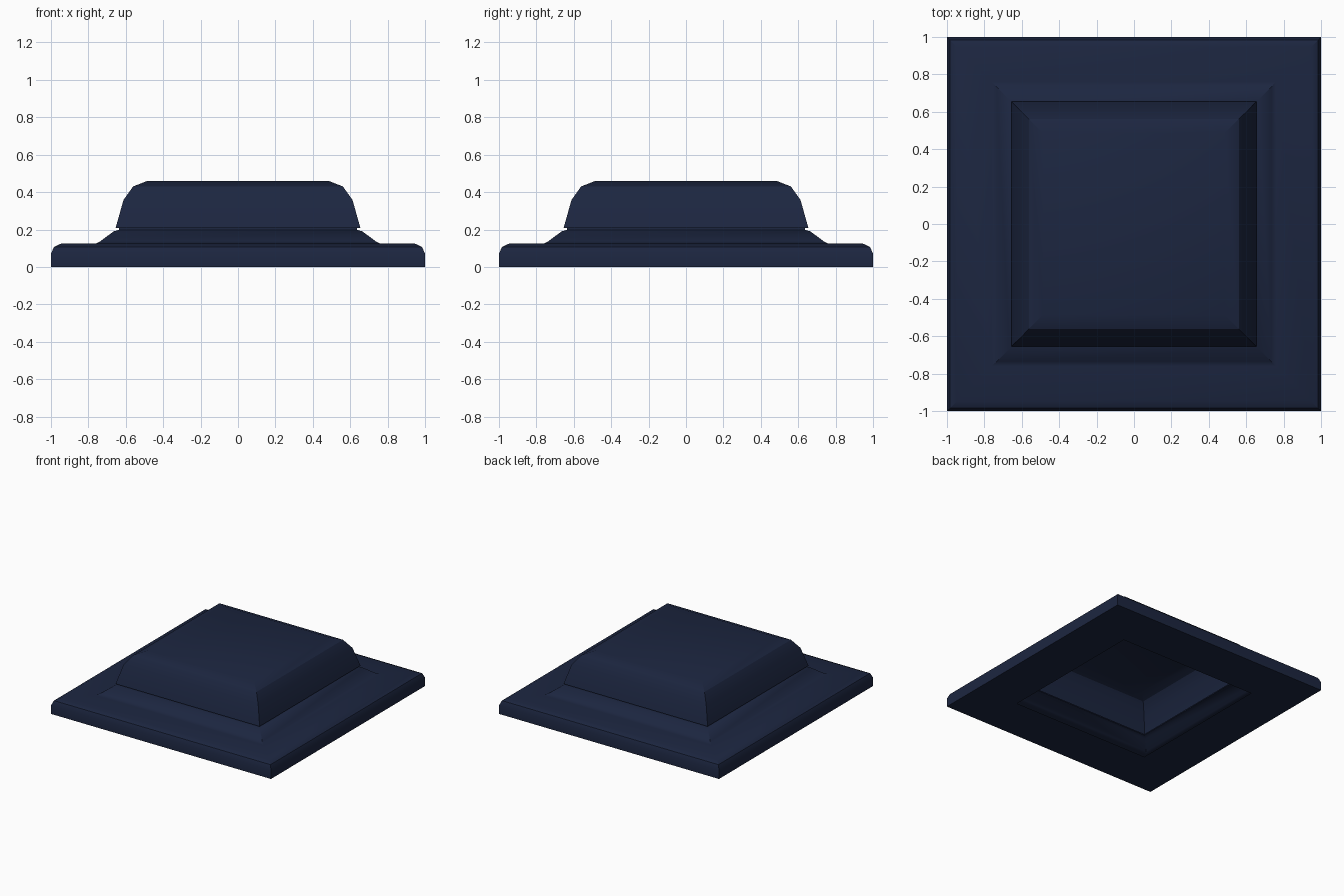
import bpy, bmesh, math

if "Cube" in bpy.data.objects:
    bpy.data.objects.remove(bpy.data.objects["Cube"])

navy = bpy.data.materials.new("dark navy")
navy.diffuse_color = (0.0115, 0.019, 0.051, 1.0)
navy.use_nodes = True
navy.node_tree.nodes["Principled BSDF"].inputs["Base Color"].default_value = navy.diffuse_color


def square_sweep(name, profile, cap_end=False):
    """Stack square rings (half width, height) into a mitred square shell."""
    bm = bmesh.new()
    rings = [[bm.verts.new((sx * r, sy * r, z))
              for sx, sy in ((1, -1), (1, 1), (-1, 1), (-1, -1))]
             for r, z in profile]
    for a, b in zip(rings, rings[1:]):
        for i in range(4):
            j = (i + 1) % 4
            bm.faces.new((a[i], a[j], b[j], b[i]))
    if cap_end:
        bm.faces.new(rings[-1])
    me = bpy.data.meshes.new(name)
    bm.to_mesh(me)
    bm.free()
    me.materials.append(navy)
    ob = bpy.data.objects.new(name, me)
    bpy.context.collection.objects.link(ob)
    bpy.ops.object.select_all(action='DESELECT')
    ob.select_set(True)
    bpy.context.view_layer.objects.active = ob
    bpy.ops.object.shade_smooth_by_angle(angle=math.radians(30))
    return ob


# Wide base plate: open underside, rounded rim, flat top, sloped collar
square_sweep("base_plate", [
    (0.625, 0.0), (1.0, 0.0), (1.0, 0.07), (0.984, 0.107), (0.947, 0.124),
    (0.76, 0.125), (0.735, 0.138), (0.665, 0.19), (0.636, 0.198)])

# Raised hollow cap: recessed neck, steep wall, bevels, flat top
square_sweep("raised_cap", [
    (0.636, 0.198), (0.636, 0.207), (0.655, 0.207), (0.612, 0.358),
    (0.561, 0.43), (0.485, 0.46)], cap_end=True)
